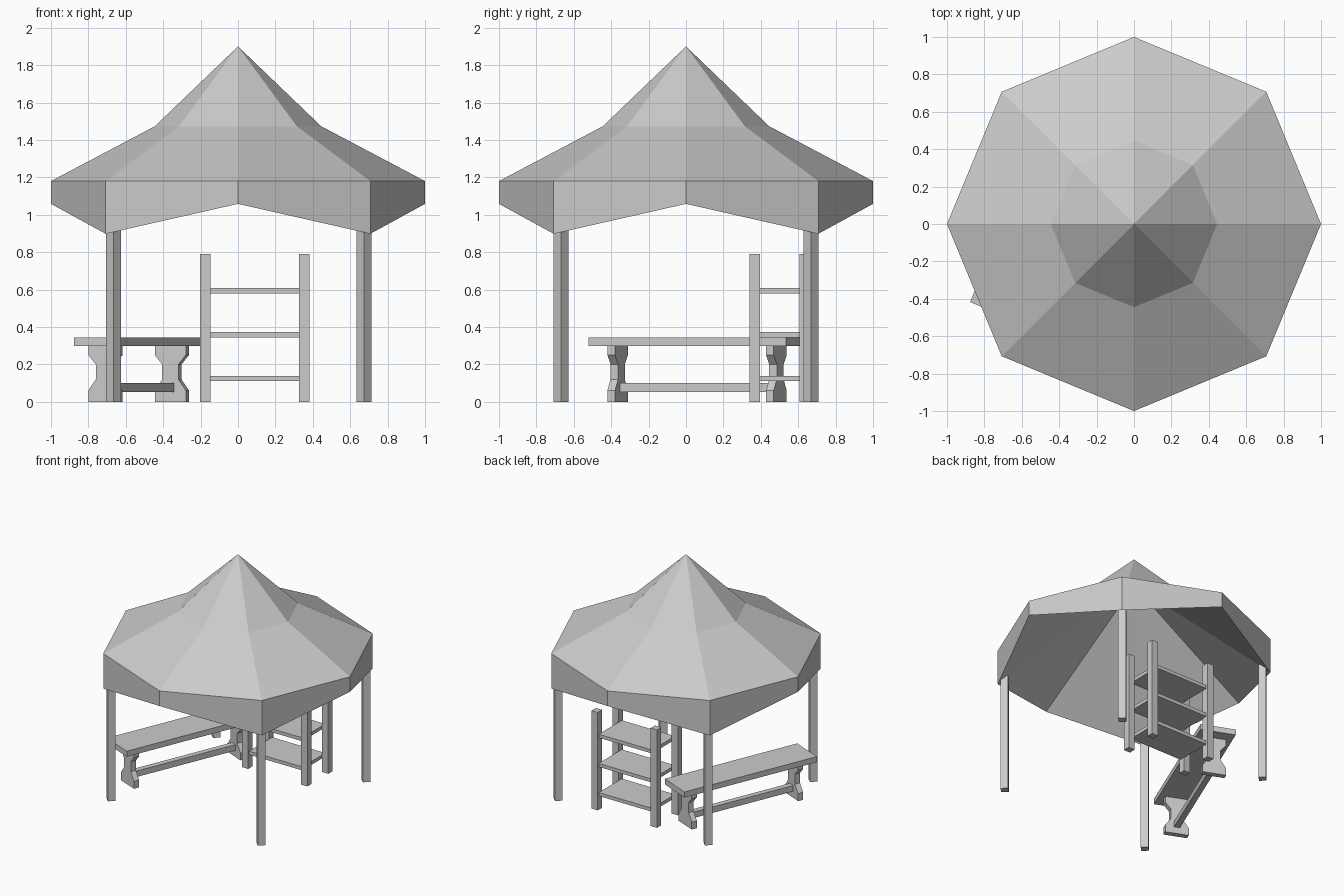
import bpy, bmesh
from math import sin, cos, pi, radians
from mathutils import Matrix, Vector

if "Cube" in bpy.data.objects:
    bpy.data.objects.remove(bpy.data.objects["Cube"])


def finish(name, bm, matrix=None):
    bmesh.ops.recalc_face_normals(bm, faces=bm.faces[:])
    mesh = bpy.data.meshes.new(name)
    bm.to_mesh(mesh)
    bm.free()
    obj = bpy.data.objects.new(name, mesh)
    bpy.context.collection.objects.link(obj)
    if matrix:
        obj.matrix_world = matrix
    return obj


def box(name, centre, size, matrix=Matrix()):
    bm = bmesh.new()
    bmesh.ops.create_cube(bm, size=1, matrix=Matrix.Diagonal((*size, 1)))
    return finish(name, bm, matrix @ Matrix.Translation(centre))


# Octagonal canopy: kinked roof, pointed valance and conical underside
bm = bmesh.new()


def ring(radius, z_axis, z_corner):
    return [bm.verts.new((radius * cos(k * pi / 4), radius * sin(k * pi / 4),
                          z_corner if k % 2 else z_axis)) for k in range(8)]


rings = [ring(0.445, 1.473, 1.473), ring(1, 1.18, 1.18), ring(1, 1.058, 0.898)]
peak = bm.verts.new((0, 0, 1.90))
under = bm.verts.new((0, 0, 1.68))
for k in range(8):
    n = (k + 1) % 8
    bm.faces.new((peak, rings[0][k], rings[0][n]))
    for a, b in zip(rings, rings[1:]):
        bm.faces.new((a[k], b[k], b[n], a[n]))
    bm.faces.new((under, rings[2][n], rings[2][k]))
finish("canopy_roof", bm)

# Four canopy poles, turned to face the corners
for k in range(4):
    turn = Matrix.Translation((0.004, 0, 0)) @ Matrix.Rotation(pi / 4 + k * pi / 2, 4, 'Z')
    box("canopy_pole", (0.946, 0, 0.475), (0.056, 0.056, 0.95), turn)

# Shelf unit: four posts and three boards
for x in (-0.175, 0.353):
    for y in (0.367, 0.633):
        box("shelf_post", (x, y, 0.395), (0.056, 0.055, 0.79))
for z in (0.124, 0.359, 0.594):
    box("shelf_board", (0.089, 0.499, z), (0.476, 0.294, 0.028))

# Bench, its length along local x
bench = Matrix.Translation((-0.531, 0.059, 0)) @ Matrix.Rotation(radians(67.3), 4, 'Z')
box("bench_seat", (0, 0, 0.321), (1.145, 0.27, 0.045), bench)
box("bench_stretcher", (0, 0, 0.076), (0.89, 0.045, 0.048), bench)

# Waisted bench legs, extruded from a mirrored profile
half = [(0.09, 0), (0.09, 0.06), (0.047, 0.12), (0.047, 0.2), (0.09, 0.25), (0.09, 0.30)]
outline = half + [(-y, z) for y, z in reversed(half)]
for s in (-0.46, 0.46):
    bm = bmesh.new()
    face = bm.faces.new([bm.verts.new((s - 0.022, y, z)) for y, z in outline])
    out = bmesh.ops.extrude_face_region(bm, geom=[face], use_keep_orig=True)
    moved = [g for g in out["geom"] if isinstance(g, bmesh.types.BMVert)]
    bmesh.ops.translate(bm, verts=moved, vec=Vector((0.044, 0, 0)))
    finish("bench_leg", bm, bench)
